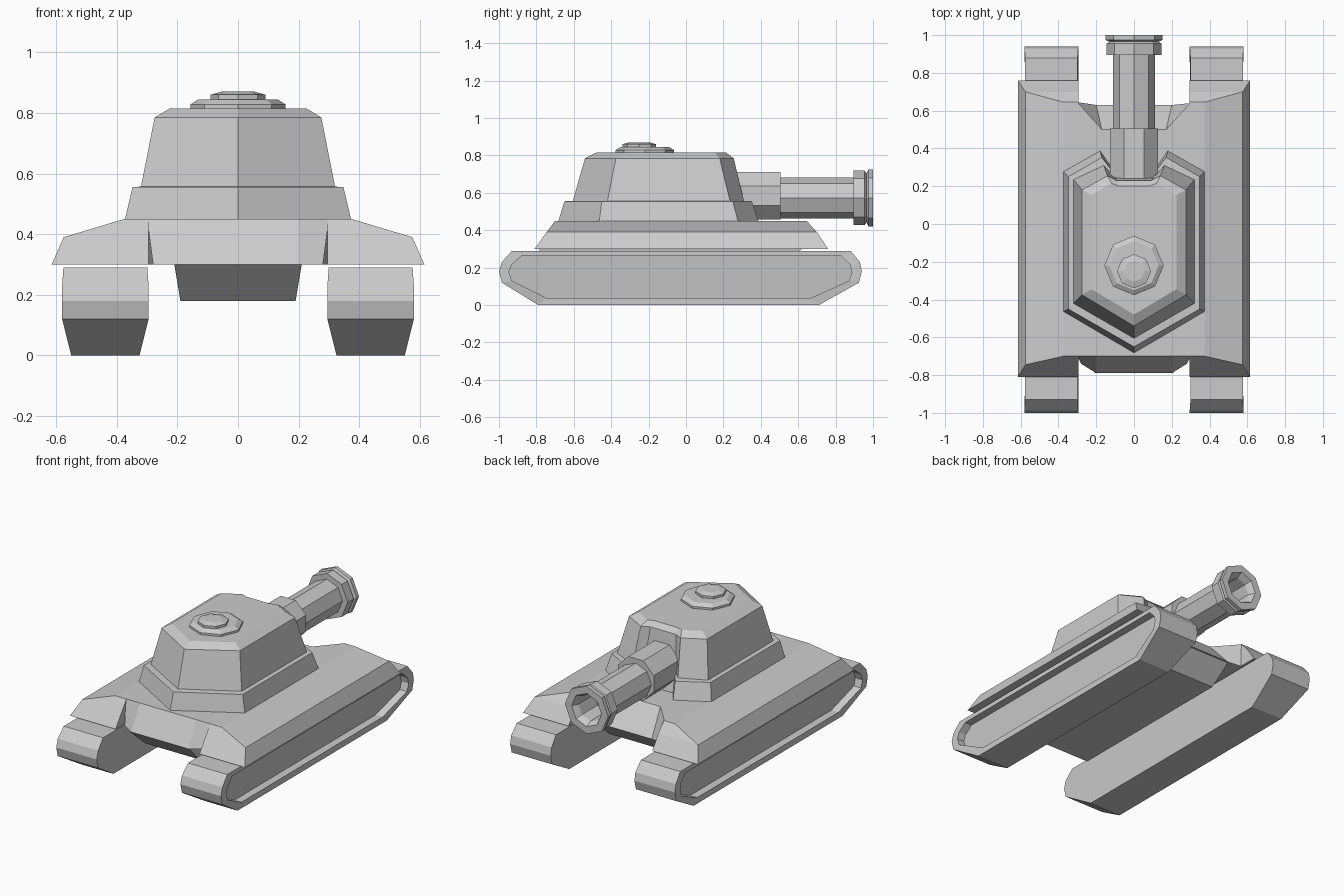
import bpy, bmesh, math

if "Cube" in bpy.data.objects:
    bpy.data.objects.remove(bpy.data.objects["Cube"])


def loft(name, rings, mirror=False):
    """Skin closed rings of 3D points, capping both ends."""
    bm = bmesh.new()
    vs = [[bm.verts.new(p) for p in r] for r in rings]
    n = len(rings[0])
    for a, b in zip(vs, vs[1:]):
        for i in range(n):
            j = (i + 1) % n
            bm.faces.new((a[i], a[j], b[j], b[i]))
    bm.faces.new(vs[0][::-1])
    bm.faces.new(vs[-1])
    bmesh.ops.recalc_face_normals(bm, faces=bm.faces)
    me = bpy.data.meshes.new(name)
    bm.to_mesh(me)
    bm.free()
    ob = bpy.data.objects.new(name, me)
    bpy.context.collection.objects.link(ob)
    if mirror:
        ob.modifiers.new("Mirror", 'MIRROR')
    return ob


def sym(half, z):
    """Plan ring at height z, from its right half (listed rear to front)."""
    left = [(-x, y) for x, y in reversed(half) if x > 0]
    return [(x, y, z) for x, y in half + left]


def octagon_y(r, y, z, turn=0.0):
    return [(r * math.sin(turn + k * math.pi / 4), y,
             z + r * math.cos(turn + k * math.pi / 4)) for k in range(8)]


def octagon_z(r, z, y):
    return [(r * math.sin(k * math.pi / 4), y + r * math.cos(k * math.pi / 4), z)
            for k in range(8)]


# Tracks: side outline, tapered underside, sunken outer face
outline = [(-0.79, 0), (0.71, 0), (0.925, 0.12), (0.94, 0.18), (0.93, 0.23),
           (0.88, 0.29), (-0.93, 0.29), (-0.985, 0.23), (-1, 0.18), (-0.985, 0.12)]


def half_width(z):
    return 0.1125 + 0.03 * min(z / 0.12, 1) - 0.004 * max(0, z - 0.23) / 0.06


def track_ring(side, sy=1.0, sz=1.0, depth=0.0):
    return [(0.4375 + side * half_width(z) - depth,
             -0.03 + (y + 0.03) * sy, 0.15 + (z - 0.145) * sz + (0.145 - 0.15) * (sz == 1))
            for y, z in outline]


loft("track", [track_ring(-1), track_ring(1), track_ring(1, 0.945, 0.77),
               track_ring(1, 0.945, 0.77, 0.05)], mirror=True)

# Fenders over the tracks
loft("fender", [[(0.295, y0, z), (xo, y0, z), (xo, y1, z), (0.295, y1, z)]
                for xo, y0, y1, z in ((0.615, -0.81, 0.76, 0.30),
                                      (0.575, -0.745, 0.70, 0.39),
                                      (0.375, -0.70, 0.645, 0.45))], mirror=True)

# Central deck with sloped nose and notched tail
loft("hull_deck", [
    sym([(0.20, -0.79), (0.28, -0.74), (0.30, 0.64), (0.20, 0.63)], 0.30),
    sym([(0.20, -0.70), (0.30, -0.70), (0.30, 0.645), (0.17, 0.50)], 0.45)])

# Belly
loft("hull_belly", [
    sym([(0.19, -0.66), (0.19, 0.50)], 0.18),
    sym([(0.21, -0.79), (0.21, 0.62)], 0.30)])

# Turret: stepped skirt and tapering body, notched for the gun
loft("turret", [
    sym([(0, -0.685), (0.375, -0.465), (0.375, 0.28), (0.18, 0.39), (0.125, 0.31)], 0.44),
    sym([(0, -0.65), (0.348, -0.45), (0.348, 0.25), (0.17, 0.352), (0.115, 0.28)], 0.555),
    sym([(0, -0.605), (0.32, -0.42), (0.32, 0.235), (0.16, 0.31), (0.11, 0.26)], 0.557),
    sym([(0, -0.54), (0.275, -0.375), (0.275, 0.18), (0.14, 0.255), (0.09, 0.23)], 0.785),
    sym([(0, -0.48), (0.225, -0.345), (0.225, 0.155), (0.12, 0.215), (0.08, 0.20)], 0.815)])

# Hatch
loft("hatch_ring", [octagon_z(r, z, -0.22) for r, z in
                    ((0.157, 0.81), (0.157, 0.828), (0.13, 0.845))])
loft("hatch_lid", [octagon_z(r, z, -0.25) for r, z in
                   ((0.09, 0.84), (0.09, 0.86), (0.055, 0.87))])

# Gun: mantlet, then barrel with collared open muzzle
loft("mantlet", [octagon_y(0.137, y, 0.585, math.pi / 8) for y in (0.20, 0.505)])
loft("barrel", [octagon_y(r, y, 0.573) for r, y in
                ((0.11, 0.45), (0.11, 0.895), (0.146, 0.895), (0.146, 0.955),
                 (0.13, 0.965), (0.152, 0.975), (0.152, 1.0), (0.105, 1.0),
                 (0.085, 0.96), (0.085, 0.80))])
